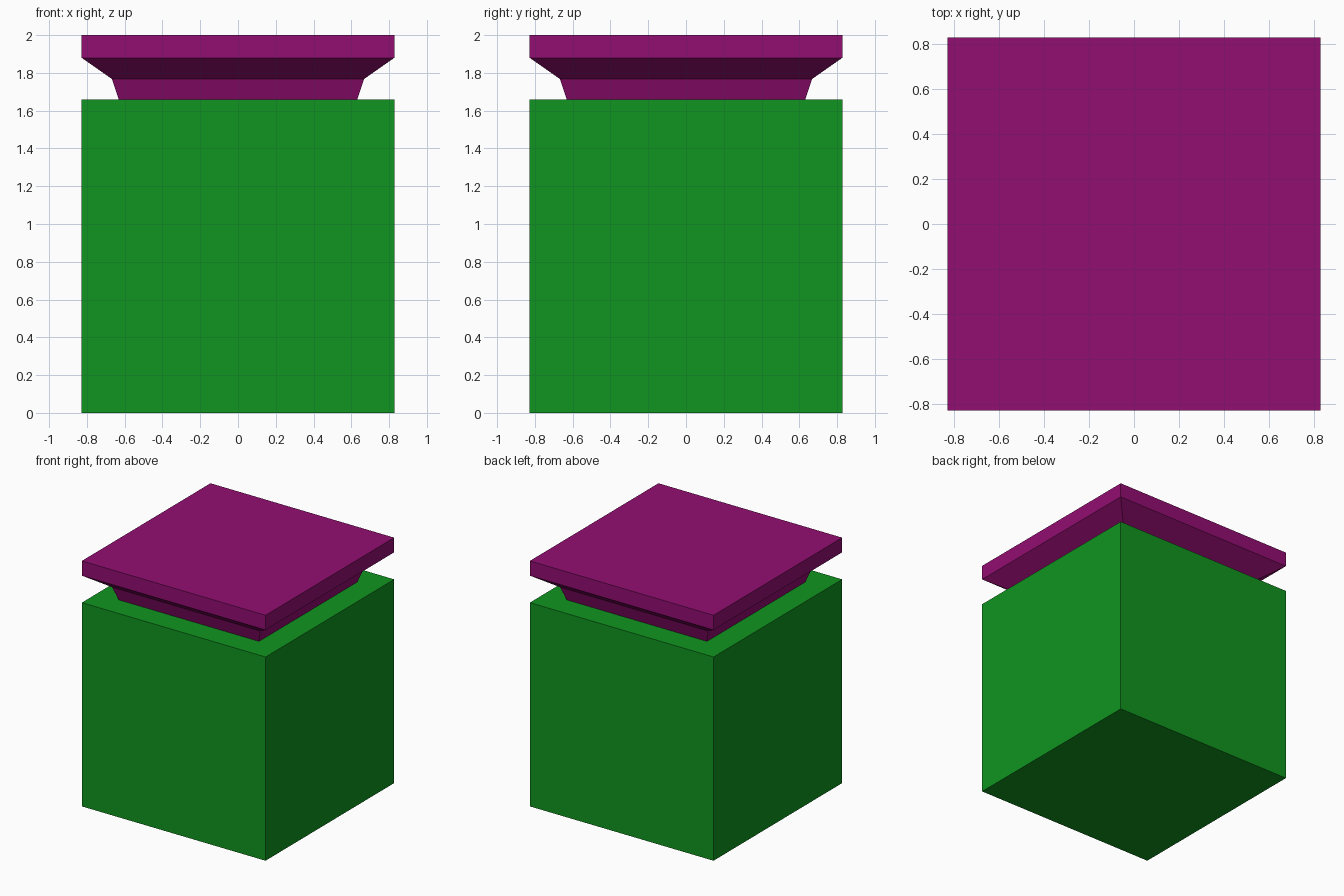
import bpy
import bmesh

if "Cube" in bpy.data.objects:
    bpy.data.objects.remove(bpy.data.objects["Cube"])


def material(name, color):
    mat = bpy.data.materials.new(name)
    mat.diffuse_color = (*color, 1.0)
    mat.use_nodes = True
    mat.node_tree.nodes["Principled BSDF"].inputs["Base Color"].default_value = mat.diffuse_color
    return mat


def square_stack(name, profile, mat):
    """Closed square solid from (half width, height) levels, bottom to top."""
    bm = bmesh.new()
    rings = [[bm.verts.new((sx * h, sy * h, z))
              for sx, sy in ((-1, -1), (1, -1), (1, 1), (-1, 1))]
             for h, z in profile]
    for low, high in zip(rings, rings[1:]):
        for i in range(4):
            j = (i + 1) % 4
            bm.faces.new((low[i], low[j], high[j], high[i]))
    bm.faces.new(rings[0][::-1])
    bm.faces.new(rings[-1])
    mesh = bpy.data.meshes.new(name)
    bm.to_mesh(mesh)
    bm.free()
    mesh.materials.append(mat)
    obj = bpy.data.objects.new(name, mesh)
    bpy.context.collection.objects.link(obj)
    return obj


green = material("green", (0.005, 0.30, 0.014))
purple = material("purple", (0.29, 0.004, 0.165))

# Box body
square_stack("box_body", [(0.828, 0.0), (0.828, 1.66)], green)

# Lid: tapered neck, flared underside and flat slab
square_stack("lid", [(0.632, 1.66), (0.668, 1.768),
                     (0.828, 1.88), (0.828, 2.0)], purple)
